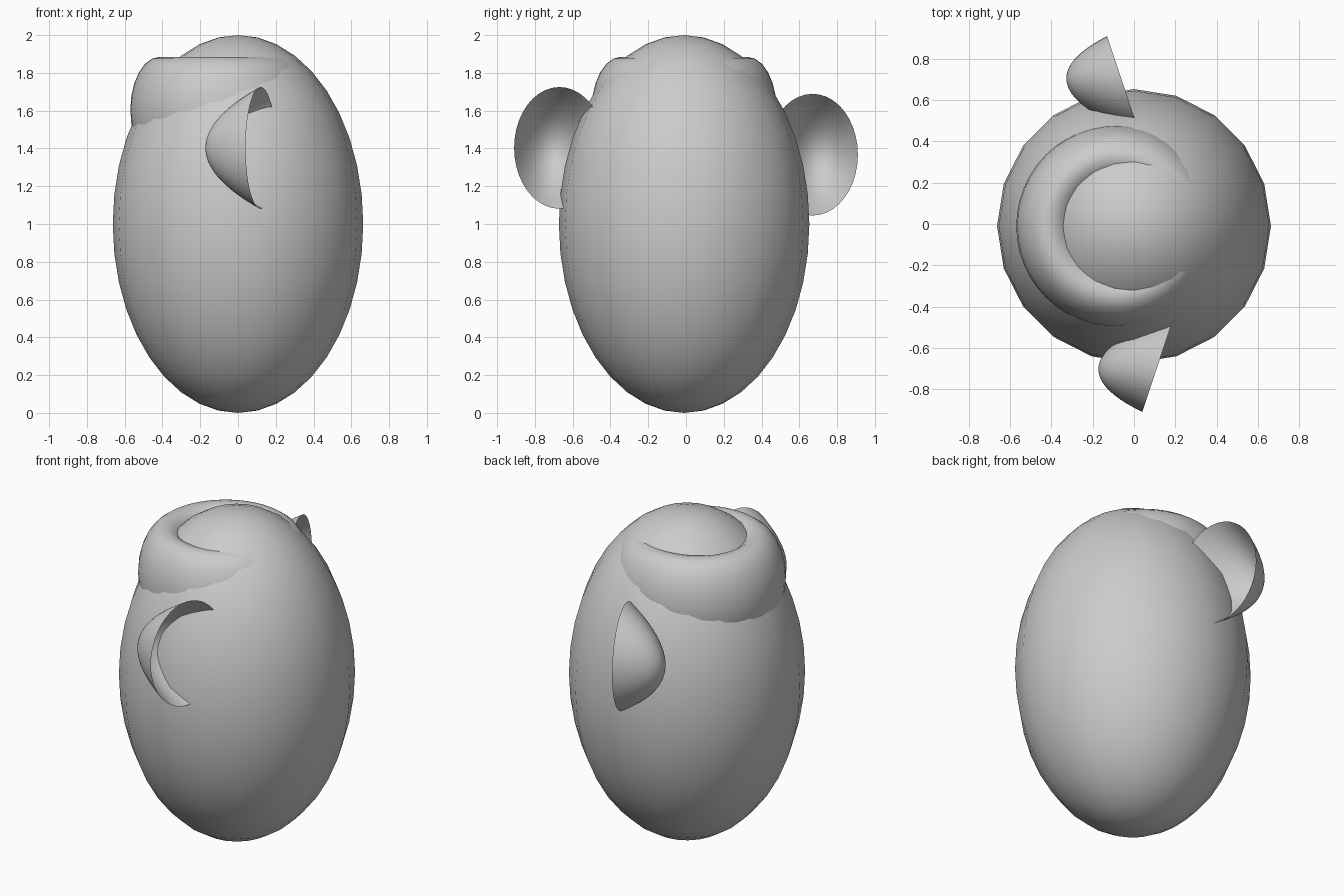
import bpy, bmesh, math

if "Cube" in bpy.data.objects:
    bpy.data.objects.remove(bpy.data.objects["Cube"])

def smooth(obj, name):
    obj.name = name
    for p in obj.data.polygons:
        p.use_smooth = True

# Egg-shaped body
bpy.ops.mesh.primitive_uv_sphere_add(segments=20, ring_count=20, radius=1, location=(0, -0.01, 1))
body = bpy.context.object
body.scale = (0.663, 0.663, 1.0)
smooth(body, "egg_body")

# Tall ring sunk into the top of the body, shifted to the left
bpy.ops.mesh.primitive_torus_add(major_segments=48, minor_segments=24,
                                 major_radius=0.335, minor_radius=0.155,
                                 location=(-0.08, -0.01, 1.605))
ring = bpy.context.object
ring.scale = (1, 1, 0.28 / 0.155)
smooth(ring, "top_ring")

# Open bowl-shaped ear: tilted elliptical rim, hollow deepening towards -x
def ear(name, centre, side, depth, width=0.24, height=0.322, slant=0.08, rings=12, segs=40):
    cx, cy, cz = centre
    bm = bmesh.new()

    def point(r, a):
        u, v = r * math.cos(a), r * math.sin(a)
        return bm.verts.new((cx - slant * u - depth * (1 - r * r),
                             cy + side * width * u,
                             cz + height * v))

    tip = point(0, 0)
    loops = [[point(i / rings, 2 * math.pi * j / segs) for j in range(segs)]
             for i in range(1, rings + 1)]
    for j in range(segs):
        k = (j + 1) % segs
        bm.faces.new((tip, loops[0][j], loops[0][k]))
        for a, b in zip(loops, loops[1:]):
            bm.faces.new((a[j], b[j], b[k], a[k]))
    bmesh.ops.recalc_face_normals(bm, faces=bm.faces)
    mesh = bpy.data.meshes.new(name)
    bm.to_mesh(mesh)
    bm.free()
    obj = bpy.data.objects.new(name, mesh)
    bpy.context.collection.objects.link(obj)
    smooth(obj, name)

ear("front_ear", (0.12, -0.67, 1.403), -1, 0.287)
ear("back_ear", (-0.05, 0.67, 1.367), 1, 0.272)
